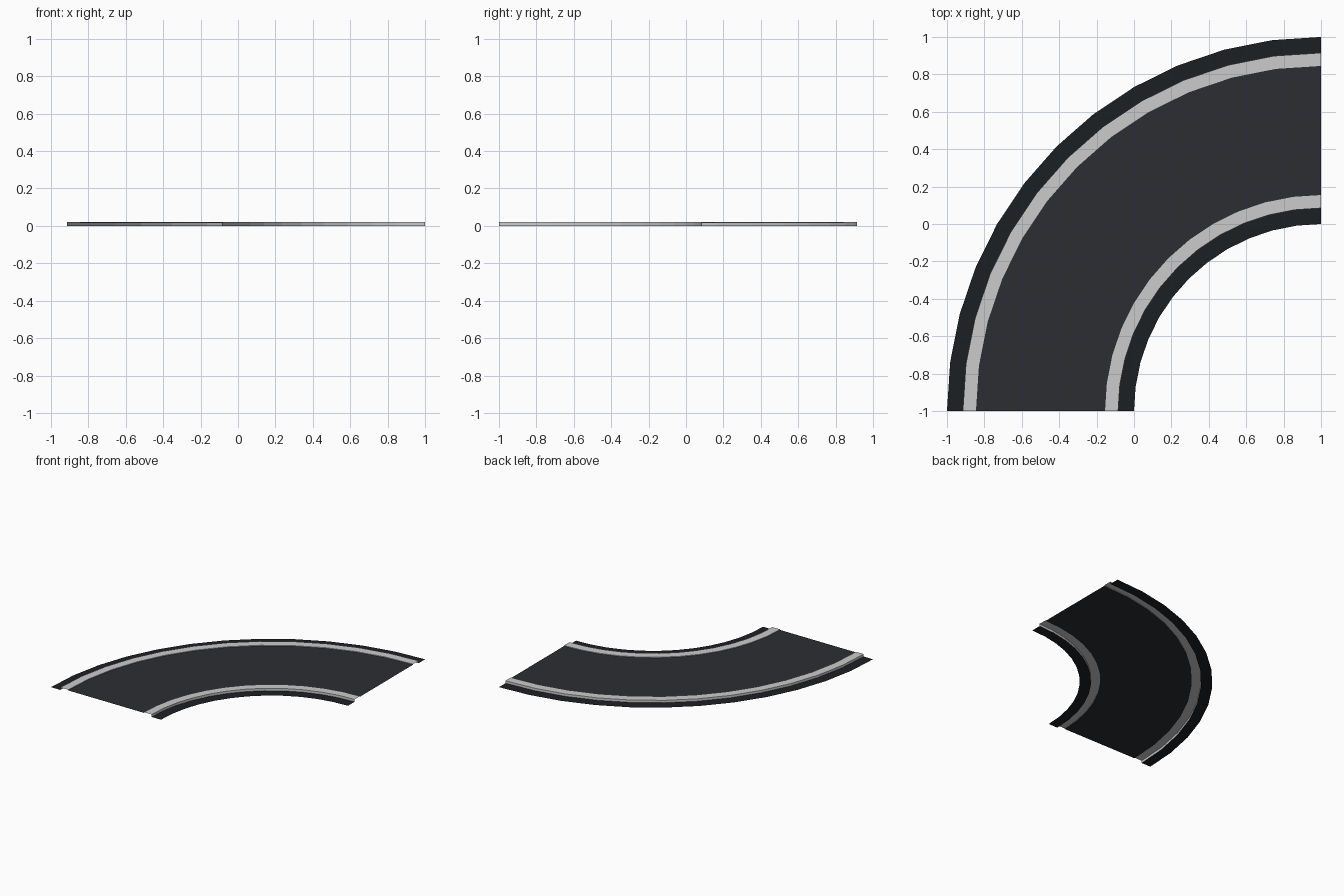
import bpy, math

if "Cube" in bpy.data.objects:
    bpy.data.objects.remove(bpy.data.objects["Cube"])

SEGMENTS = 12
CENTRE = (1.0, -1.0)


def material(name, rgb):
    m = bpy.data.materials.new(name)
    m.diffuse_color = (*rgb, 1)
    m.use_nodes = True
    m.node_tree.nodes["Principled BSDF"].inputs["Base Color"].default_value = m.diffuse_color
    return m


def arc_strip(name, profile, mat):
    """Sweep an open (radius, height) profile through a quarter turn."""
    n = len(profile)
    verts, faces = [], []
    for i in range(SEGMENTS + 1):
        a = math.pi / 2 * (1 + i / SEGMENTS)
        verts += [(CENTRE[0] + r * math.cos(a), CENTRE[1] + r * math.sin(a), z)
                  for r, z in profile]
    for i in range(SEGMENTS):
        for j in range(n - 1):
            k = i * n + j
            faces.append((k, k + n, k + n + 1, k + 1))
    mesh = bpy.data.meshes.new(name)
    mesh.from_pydata(verts, [], faces)
    mesh.materials.append(mat)
    obj = bpy.data.objects.new(name, mesh)
    bpy.context.collection.objects.link(obj)
    return obj


asphalt = material("asphalt", (0.024, 0.027, 0.032))
edge = material("dark_edge", (0.012, 0.014, 0.017))
kerb = material("pale_kerb", (0.58, 0.58, 0.60))

TOP, ROAD = 0.02, 0.015

# Road surface between the kerbs
arc_strip("road_surface", [(1.155, ROAD), (1.845, ROAD)], asphalt)

# Flat shoulders along both borders
arc_strip("inner_shoulder", [(1.0, 0), (1.085, 0)], edge)
arc_strip("outer_shoulder", [(1.915, 0), (2.0, 0)], edge)

# Raised kerbs, open underneath
arc_strip("inner_kerb", [(1.085, 0), (1.085, TOP), (1.155, TOP), (1.155, ROAD)], kerb)
arc_strip("outer_kerb", [(1.845, ROAD), (1.845, TOP), (1.915, TOP), (1.915, 0)], kerb)
